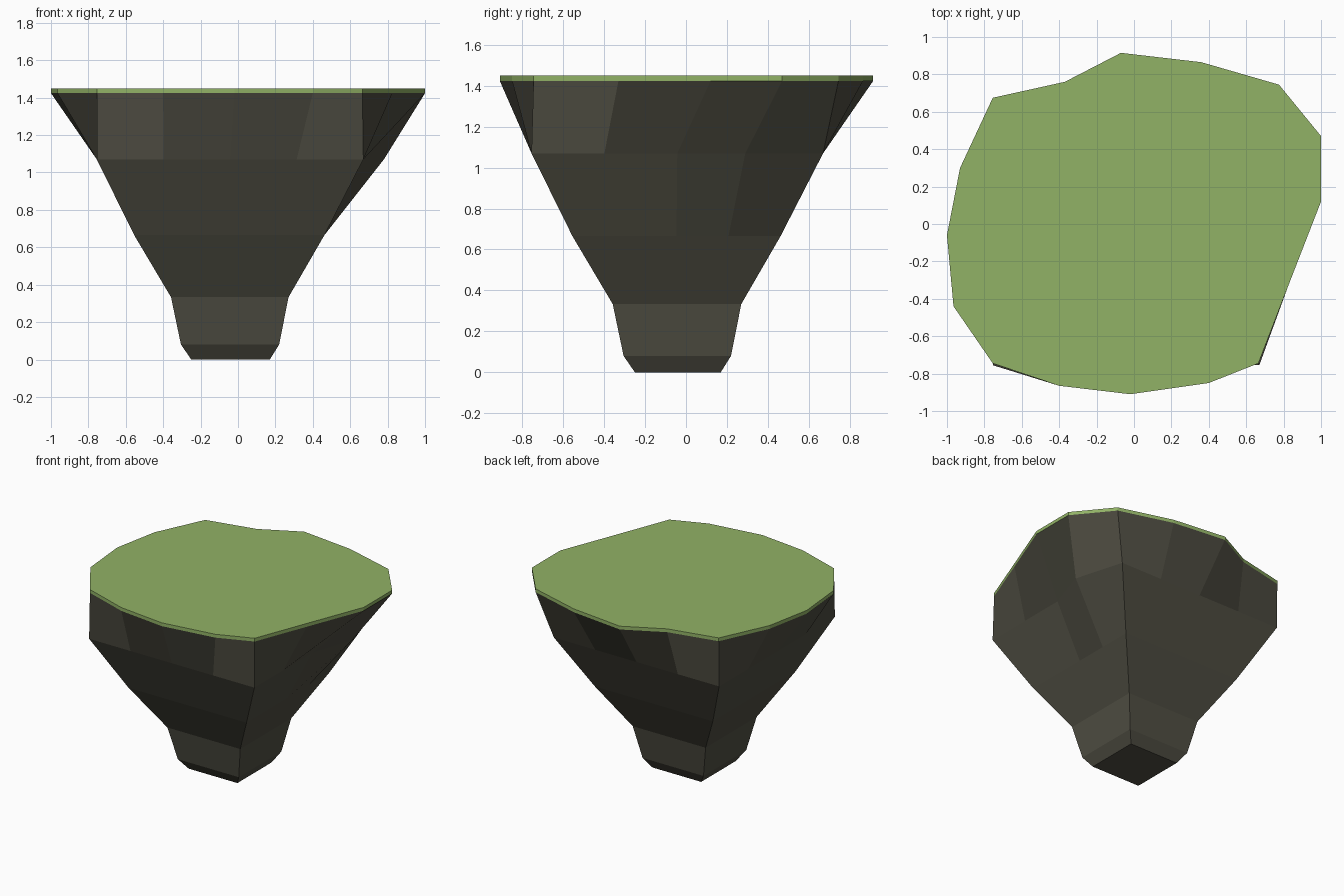
import bpy, bmesh

if "Cube" in bpy.data.objects:
    bpy.data.objects.remove(bpy.data.objects["Cube"])


def material(name, rgb):
    m = bpy.data.materials.new(name)
    m.diffuse_color = (*rgb, 1)
    m.use_nodes = True
    m.node_tree.nodes["Principled BSDF"].inputs["Base Color"].default_value = m.diffuse_color
    return m


def square_ring(lo, hi, z):
    """16 points around a square, four segments per side, counter-clockwise from front left."""
    t = [lo + (hi - lo) * i / 4 for i in range(5)]
    pts = [(t[i], lo, z) for i in range(4)] + [(hi, t[i], z) for i in range(4)]
    pts += [(t[4 - i], hi, z) for i in range(4)] + [(lo, t[4 - i], z) for i in range(4)]
    return pts


def loft(name, rings, mat):
    """Skin a stack of rings (bottom to top) and cap both ends."""
    bm = bmesh.new()
    loops = [[bm.verts.new(p) for p in ring] for ring in rings]
    n = len(rings[0])
    for a, b in zip(loops, loops[1:]):
        for i in range(n):
            j = (i + 1) % n
            bm.faces.new((a[i], a[j], b[j], b[i]))
    bm.faces.new(loops[0][::-1])
    bm.faces.new(loops[-1])
    bmesh.ops.remove_doubles(bm, verts=bm.verts, dist=1e-4)
    bmesh.ops.recalc_face_normals(bm, faces=bm.faces)
    me = bpy.data.meshes.new(name)
    bm.to_mesh(me)
    bm.free()
    me.materials.append(mat)
    ob = bpy.data.objects.new(name, me)
    bpy.context.collection.objects.link(ob)
    return ob


grass = material("grass green", (0.283, 0.445, 0.133))
rock = material("dark rock", (0.080, 0.077, 0.056))

# Irregular outline of the island top
outline = [(-0.755, -0.745), (-0.40, -0.865), (-0.02, -0.91), (0.40, -0.85),
           (0.665, -0.745), (0.825, -0.33), (1.0, 0.12), (1.0, 0.47),
           (0.775, 0.745), (0.36, 0.865), (-0.07, 0.915), (-0.37, 0.76),
           (-0.755, 0.675), (-0.93, 0.30), (-1.0, -0.06), (-0.965, -0.44)]

# Rock: square rings that widen upwards
foot = square_ring(-0.25, 0.17, 0.0)
for c in (0, 4, 8, 12):              # cut facets: foot points next to corners merge into them
    foot[c - 1] = foot[c + 1] = foot[c]
shoulder = square_ring(-0.755, 0.67, 1.07)
shoulder[7] = (0.78, 0.29, 1.07)     # bulge on the right side
rings = [foot, square_ring(-0.305, 0.22, 0.08), square_ring(-0.358, 0.27, 0.333),
         square_ring(-0.555, 0.462, 0.665), shoulder,
         [(x, y, 1.424) for x, y in outline]]
loft("rock_base", rings, rock)

# Thin grass slab on top
loft("grass_top", [[(x, y, z) for x, y in outline] for z in (1.424, 1.45)], grass)
